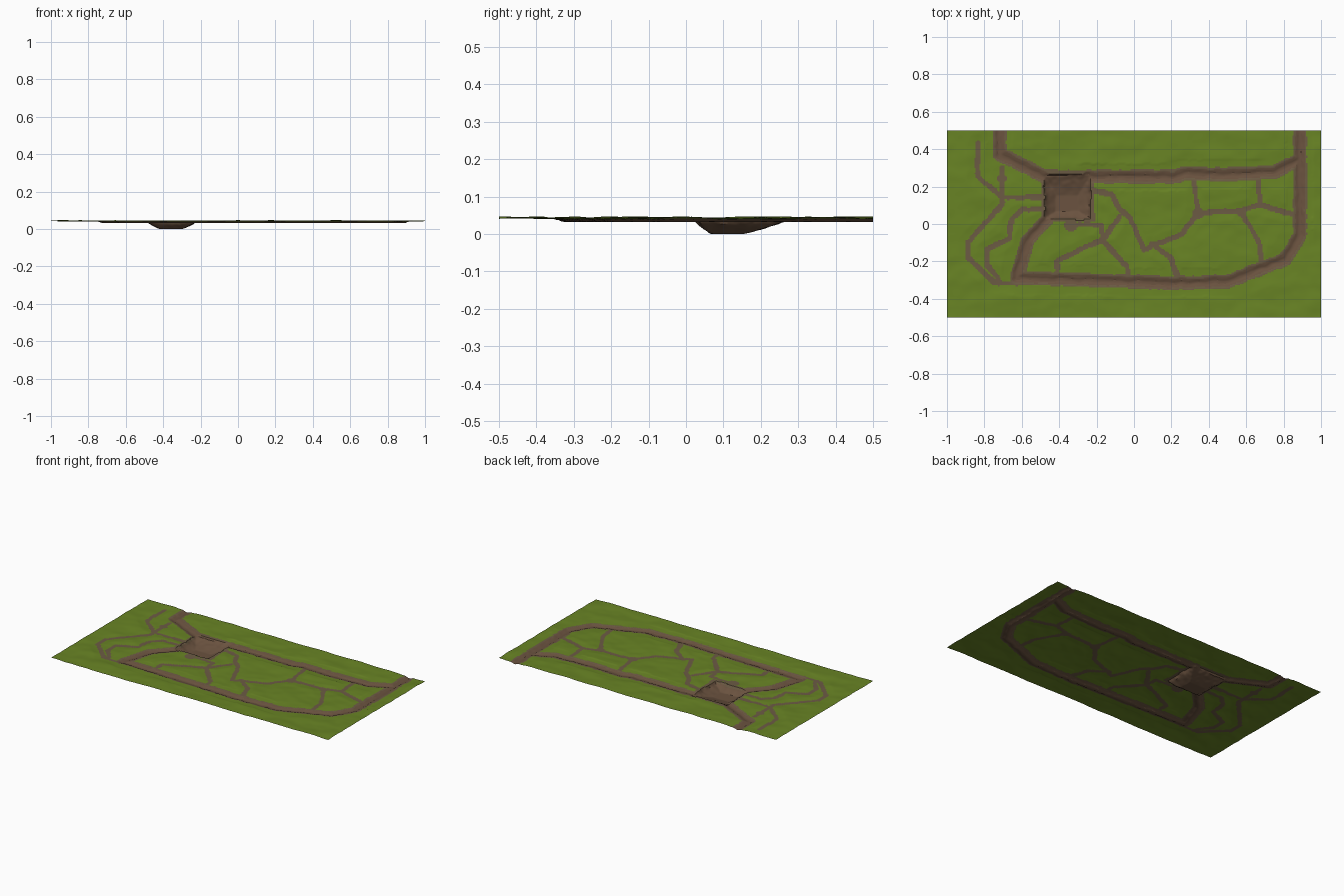
import bpy
from mathutils import Vector, noise

if "Cube" in bpy.data.objects:
    bpy.data.objects.remove(bpy.data.objects["Cube"])

NX, NY = 300, 150
GROUND, TRENCH_FLOOR = 0.0445, 0.0335

# Trench centre lines
TRENCHES = [
    [(-.72, .52), (-.72, .37), (-.58, .30), (-.46, .24)],
    [(-.25, .25), (.22, .25), (.27, .27), (.48, .26), (.75, .275), (.88, .34)],
    [(.885, .52), (.885, -.06), (.81, -.19), (.50, -.31), (.2, -.32), (-.05, -.31),
     (-.63, -.29), (-.61, -.22), (-.57, -.09), (-.46, .03)],
]
# Footpath centre lines
PATHS = [
    [(-.84, .43), (-.84, .25), (-.71, .14), (-.71, .10), (-.89, -.10), (-.89, -.18),
     (-.75, -.32), (-.63, -.32)],
    [(-.71, .30), (-.71, .14), (-.47, .14)],
    [(-.47, .075), (-.60, .075), (-.66, .02), (-.67, -.08), (-.79, -.14), (-.79, -.22), (-.72, -.31)],
    [(-.24, .18), (-.12, .155), (-.09, .09), (-.02, .02), (.05, -.14), (.25, -.06),
     (.34, .055), (.57, .07), (.67, .10), (.66, .24)],
    [(.34, .055), (.315, .24)],
    [(.57, .06), (.66, -.09), (.68, -.20)],
    [(-.34, -.005), (-.18, -.01), (-.17, -.09), (-.25, -.12), (-.41, -.20), (-.42, -.29)],
    [(-.17, -.09), (-.10, -.17), (-.04, -.23), (-.04, -.30)],
    [(.09, -.11), (.19, -.18), (.23, -.29)],
    [(.67, .10), (.87, .04)],
    [(-.08, .04), (-.17, -.09)],
]
# Small clearings along the footpaths: x, y, radius
CLEARINGS = [(-.34, -.01, .035), (.34, .055, .03), (.57, .06, .025), (-.71, .24, .025)]


def segments(lines):
    return [(a, b) for line in lines for a, b in zip(line, line[1:])]


def distance(x, y, segs):
    best = 9.0
    for (ax, ay), (bx, by) in segs:
        if x < min(ax, bx) - .07 or x > max(ax, bx) + .07 or y < min(ay, by) - .07 or y > max(ay, by) + .07:
            continue
        dx, dy = bx - ax, by - ay
        t = max(0, min(1, ((x - ax) * dx + (y - ay) * dy) / (dx * dx + dy * dy)))
        best = min(best, ((x - ax - t * dx) ** 2 + (y - ay - t * dy) ** 2) ** .5)
    return best


def ramp(v, a, b):
    return max(0.0, min(1.0, (v - a) / (b - a)))


def pit_inset(x, y):
    # Distance inside the square pit, negative outside; the back wall slopes gently
    return min(x + .475, -.235 - x, y - .03, (.265 - y))


trench_segs, path_segs = segments(TRENCHES), segments(PATHS)


def sample(x, y):
    # Wobbled coordinates give the hand-dug edges
    wx = x + .007 * noise.noise(Vector((x * 22, y * 22, 3)))
    wy = y + .007 * noise.noise(Vector((x * 22, y * 22, 9)))
    trench = distance(wx, wy, trench_segs)
    path = distance(wx, wy, path_segs)
    for cx, cy, r in CLEARINGS:
        path = min(path, ((x - cx) ** 2 + (y - cy) ** 2) ** .5 - r + .013)
    pit = pit_inset(wx, wy)

    hills = noise.noise(Vector((x * 6, y * 9, 1))) * .0045 + noise.noise(Vector((x * 14, y * 18, 5))) * .0018
    worn = max(1 - ramp(trench, .04, .1), 1 - ramp(path, .01, .05), ramp(pit, -.06, 0))
    z = GROUND + hills * (1 - .7 * worn) - .003 * worn
    z = min(max(z, .0385), .053)

    # Trench with a ledge halfway down each side
    k = .4 * (1 - ramp(trench, .022, .028)) + .6 * (1 - ramp(trench, .009, .016))
    z += (TRENCH_FLOOR - z) * k
    # Pit with steep upper wall, sloping sides and flat floor
    if pit > 0:
        slope = min(ramp(wx, -.475, -.42), ramp(-wx, .235, .295),
                    ramp(wy, .03, .065), ramp(-wy, -.255, -.155))
        rough = .003 * noise.noise(Vector((x * 40, y * 40, 2))) * (1 - slope)
        z = min(z, .034 - .033 * slope ** .8 + rough)
    z = max(z, 0)
    if trench < .025 or pit > 0:
        colour = 2
    elif trench < .037 or path < .014 or pit > -.02:
        colour = 1
    else:
        colour = 0
    return z, colour


# Terrain surface
verts, tags = [], []
for j in range(NY + 1):
    for i in range(NX + 1):
        x, y = -1 + 2 * i / NX, -.5 + j / NY
        z, c = sample(x, y)
        verts.append((x, y, z))
        tags.append(c)
low = min(v[2] for v in verts)
verts = [(x, y, z - low) for x, y, z in verts]
faces = [(a, a + 1, a + NX + 2, a + NX + 1)
         for j in range(NY) for a in range(j * (NX + 1), j * (NX + 1) + NX)]

mesh = bpy.data.meshes.new("terrain")
mesh.from_pydata(verts, [], faces)
for name, colour in (("grass", (.14, .23, .018, 1)), ("path_dirt", (.15, .105, .058, 1)),
                     ("trench_dirt", (.145, .085, .05, 1))):
    mat = bpy.data.materials.new(name)
    mat.diffuse_color = colour
    mat.use_nodes = True
    mat.node_tree.nodes["Principled BSDF"].inputs["Base Color"].default_value = mat.diffuse_color
    mesh.materials.append(mat)
for poly, f in zip(mesh.polygons, faces):
    poly.material_index = tags[f[0]]
terrain = bpy.data.objects.new("terrain", mesh)
bpy.context.collection.objects.link(terrain)
bpy.context.view_layer.objects.active = terrain
terrain.select_set(True)
bpy.ops.object.shade_smooth_by_angle()
